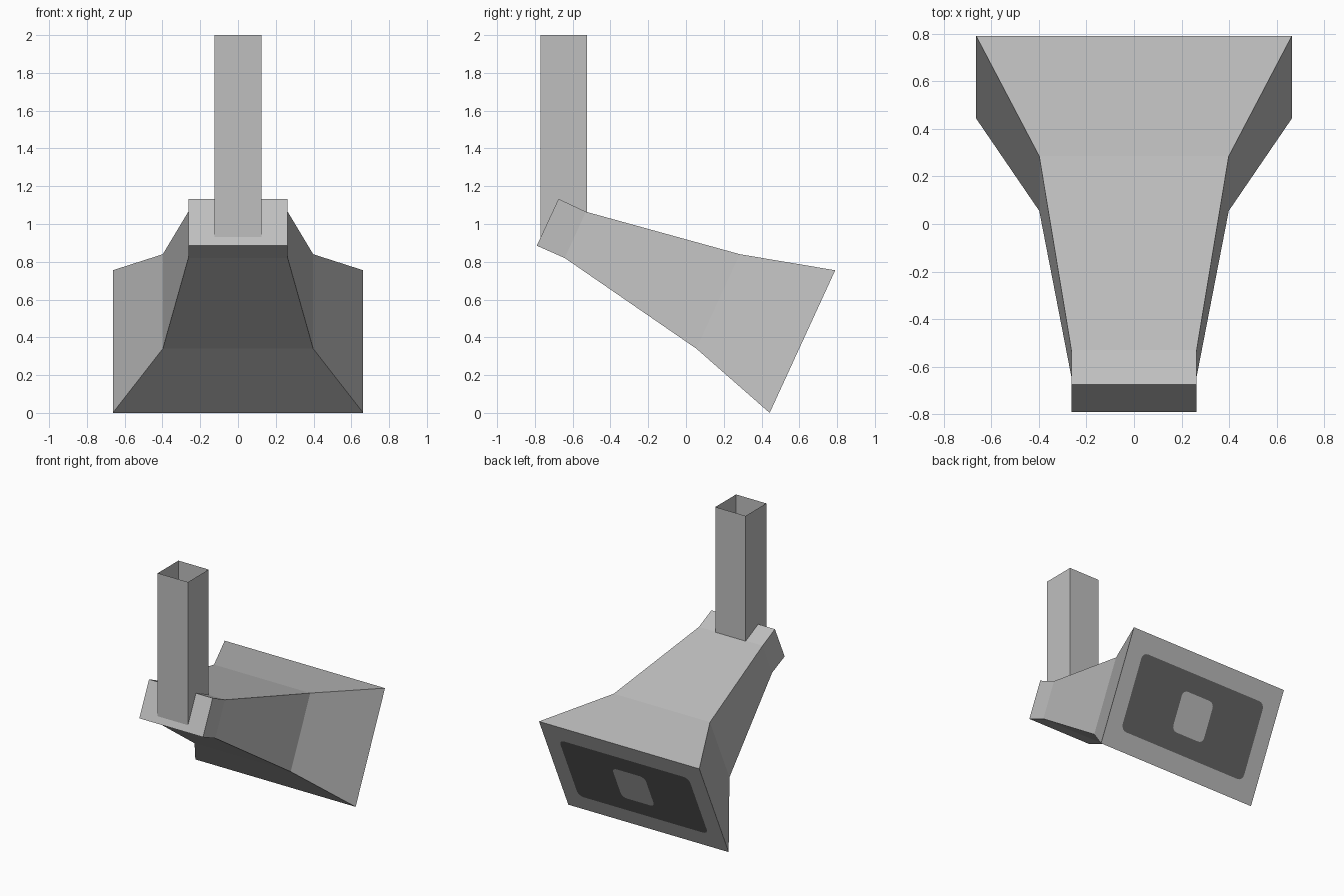
import bpy, bmesh, math
from mathutils import Vector

if "Cube" in bpy.data.objects:
    bpy.data.objects.remove(bpy.data.objects["Cube"])


def material(name, v):
    m = bpy.data.materials.new(name)
    m.diffuse_color = (v, v, v, 1)
    m.use_nodes = True
    m.node_tree.nodes["Principled BSDF"].inputs["Base Color"].default_value = m.diffuse_color
    return m


GREY = material("light grey", 0.52)
DARK = material("dark grey", 0.13)


def make(name, bm, mat):
    me = bpy.data.meshes.new(name)
    bm.to_mesh(me)
    bm.free()
    me.materials.append(mat)
    ob = bpy.data.objects.new(name, me)
    bpy.context.collection.objects.link(ob)
    return ob


def loft(rings, caps):
    """Skin a list of four-point rings, optionally closing both ends."""
    bm = bmesh.new()
    loops = [[bm.verts.new(p) for p in r] for r in rings]
    for a, b in zip(loops, loops[1:]):
        for i in range(4):
            j = (i + 1) % 4
            bm.faces.new((a[i], a[j], b[j], b[i]))
    if caps:
        bm.faces.new(loops[0])
        bm.faces.new(loops[-1])
        bmesh.ops.recalc_face_normals(bm, faces=bm.faces)
    return bm


# Flared horn body: half width, top (y, z), bottom (y, z) of each section
sections = [
    (0.263, (-0.675, 1.133), (-0.79, 0.885)),
    (0.263, (-0.53, 1.065), (-0.642, 0.82)),
    (0.398, (0.285, 0.84), (0.055, 0.34)),
    (0.663, (0.79, 0.755), (0.443, 0.0)),
]
rings = [[(-w, *t), (w, *t), (w, *b), (-w, *b)] for w, t, b in sections]
make("horn_body", loft(rings, True), GREY)

# Square mounting tube, open at the top
tube = [[(-0.125, -0.77, z), (0.125, -0.77, z), (0.125, -0.525, z), (-0.125, -0.525, z)]
        for z in (0.93, 2.0)]
make("mounting_tube", loft(tube, False), GREY)

# Rounded plates lying on the tilted mouth of the horn
W, T, B = sections[-1]
top, bottom = Vector((0, *T)), Vector((0, *B))
down = (bottom - top).normalized()
across = Vector((1, 0, 0))
normal = across.cross(down)
centre = (top + bottom) / 2


def plate(name, hw, hh, r, lift, mat):
    bm = bmesh.new()
    verts = []
    for k, (sx, sy) in enumerate([(1, 1), (-1, 1), (-1, -1), (1, -1)]):
        for s in range(5):
            a = math.radians(90 * k + 22.5 * s)
            u = sx * (hw - r) + r * math.cos(a)
            v = sy * (hh - r) + r * math.sin(a)
            verts.append(bm.verts.new(centre + across * u + down * v + normal * lift))
    bm.faces.new(verts)
    make(name, bm, mat)


H = (bottom - top).length
plate("mouth_panel", W * 0.81, H * 0.335, 0.045, 0.003, DARK)
plate("centre_plate", W * 0.205, H * 0.175, 0.04, 0.006, GREY)
